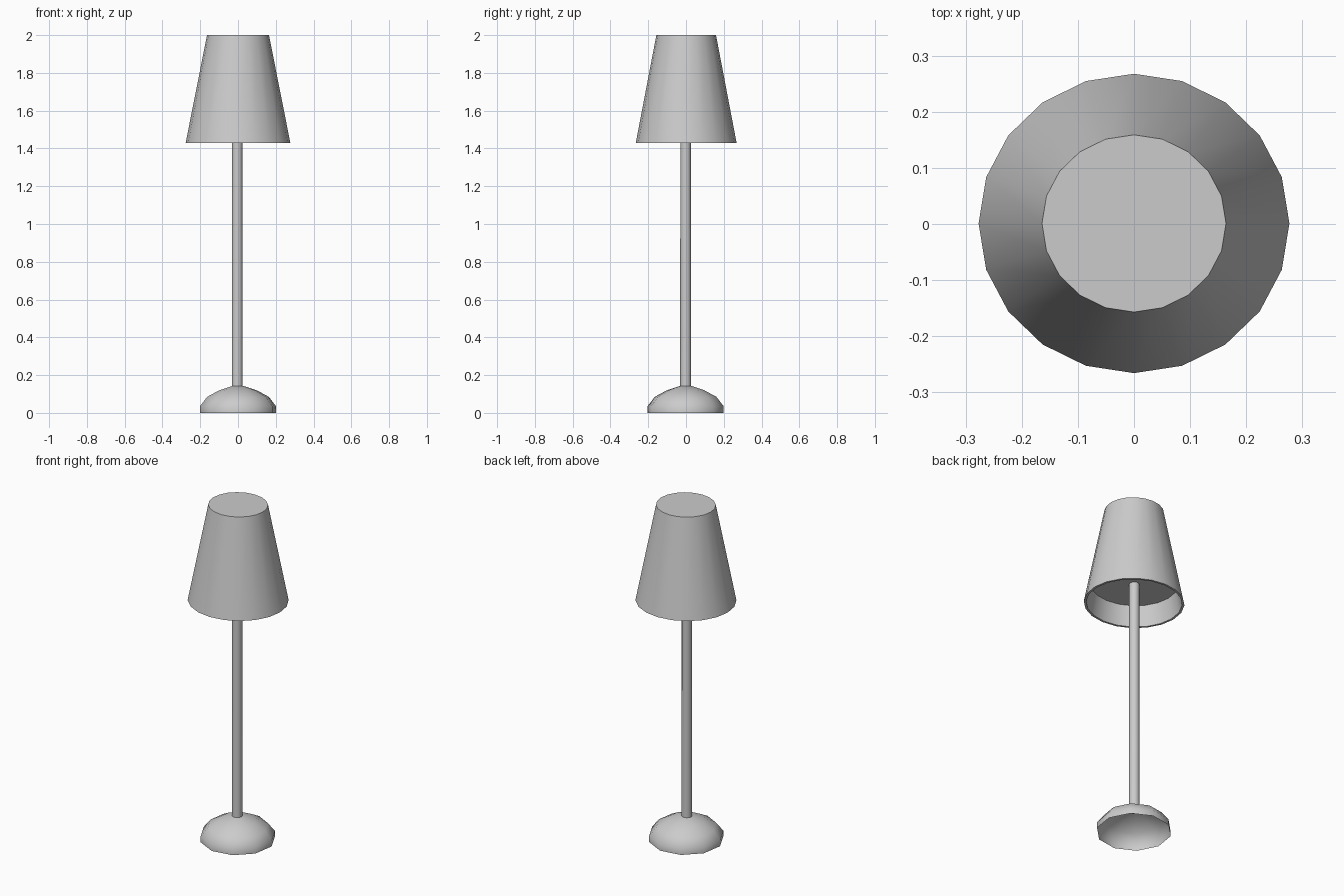
import bpy, bmesh, math

if "Cube" in bpy.data.objects:
    bpy.data.objects.remove(bpy.data.objects["Cube"])


def lathe(name, profile, sides, turn=0.0, y_scale=1.0, offset=(0, 0), cap_start=False, cap_end=False):
    """Sweep (radius, z) points around the z axis with a given number of sides."""
    bm = bmesh.new()
    rings = []
    for r, z in profile:
        ring = []
        for i in range(sides):
            a = turn + 2 * math.pi * i / sides
            ring.append(bm.verts.new((offset[0] + r * math.cos(a),
                                      offset[1] + r * math.sin(a) * y_scale, z)))
        rings.append(ring)
    for low, high in zip(rings, rings[1:]):
        for i in range(sides):
            j = (i + 1) % sides
            bm.faces.new((low[i], low[j], high[j], high[i]))
    if cap_start:
        bm.faces.new(rings[0][::-1])
    if cap_end:
        bm.faces.new(rings[-1])
    mesh = bpy.data.meshes.new(name)
    bm.to_mesh(mesh)
    bm.free()
    obj = bpy.data.objects.new(name, mesh)
    bpy.context.collection.objects.link(obj)
    bpy.ops.object.select_all(action='DESELECT')
    obj.select_set(True)
    bpy.context.view_layer.objects.active = obj
    bpy.ops.object.shade_smooth_by_angle(angle=math.radians(40))
    return obj


# Tapered shade: recessed underside, thin rim, outer wall, closed top
lathe("lamp_shade", [(0.242, 1.55), (0.264, 1.43), (0.277, 1.43), (0.164, 2.0)],
      20, y_scale=0.963, offset=(0, 0.001), cap_start=True, cap_end=True)

# Slim pole running from the base into the shade
lathe("pole", [(0.029, 0.13), (0.028, 1.55)], 12, offset=(-0.004, -0.002), cap_start=True, cap_end=True)

# Low-poly hollow dome base, open underneath
lathe("base_dome", [(0.204, 0.0), (0.204, 0.035), (0.165, 0.085), (0.10, 0.12), (0.03, 0.143)],
      10, turn=math.radians(9), offset=(0, -0.002), cap_end=True)
